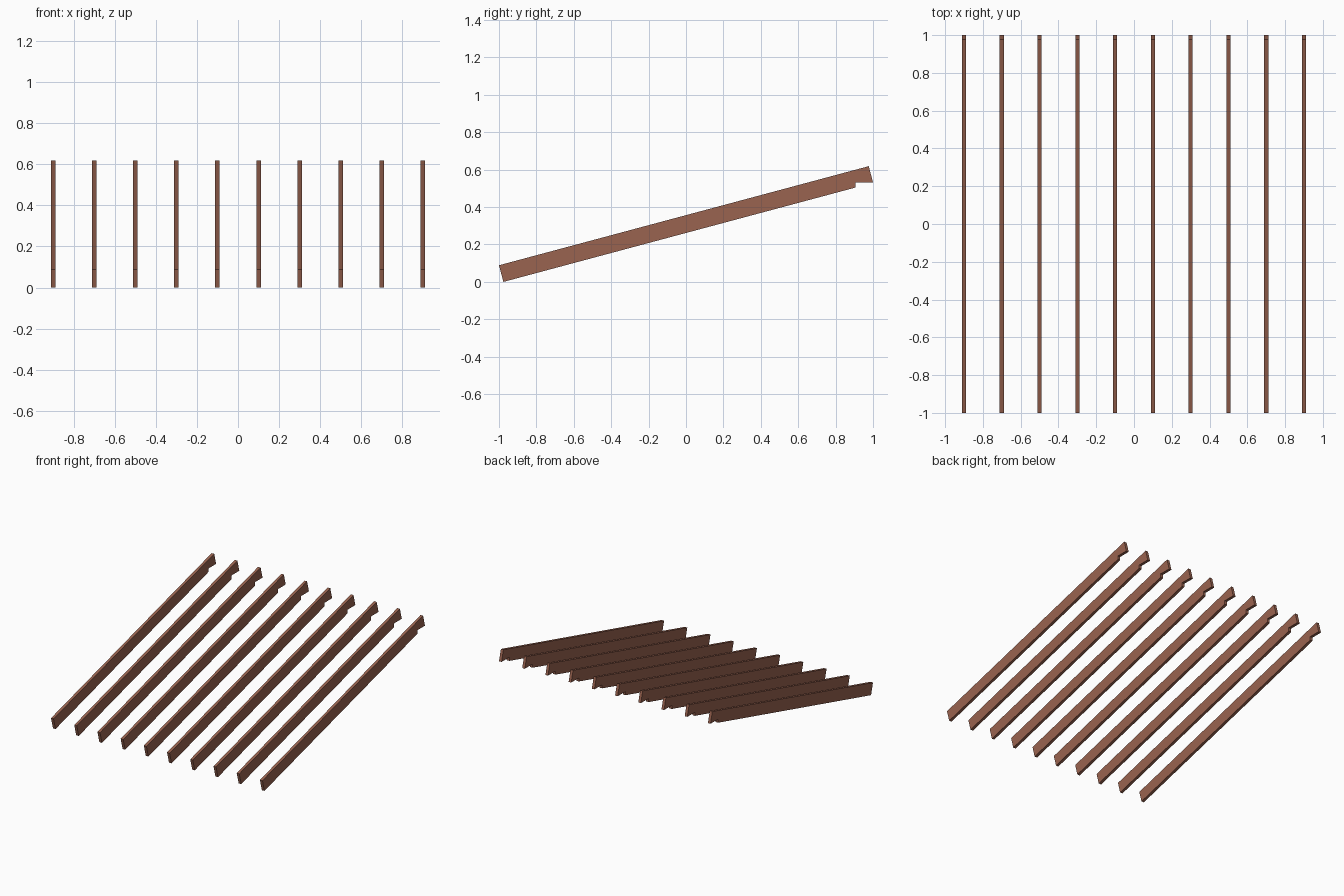
import bpy, bmesh, math

if "Cube" in bpy.data.objects:
    bpy.data.objects.remove(bpy.data.objects["Cube"])

COUNT, SPACING, THICK = 10, 0.2, 0.022
PITCH, DEPTH = math.radians(15), 0.092
s, c, t = math.sin(PITCH), math.cos(PITCH), math.tan(PITCH)

# Side profile (y, z): sloped board with a seat cut under the high end
low = (-1 + DEPTH * s, 0.0)
tail_z, notch_y = 0.532, 0.905
top_y = 1 - (DEPTH * c - 0.003) * t
profile = [
    low,
    (notch_y, (notch_y - low[0]) * t),
    (notch_y, tail_z),
    (1.0, tail_z),
    (top_y, DEPTH * c + (top_y + 1) * t),
    (-1.0, DEPTH * c),
]

wood = bpy.data.materials.new("brown_wood")
wood.diffuse_color = (0.32, 0.125, 0.08, 1)
wood.use_nodes = True
wood.node_tree.nodes["Principled BSDF"].inputs["Base Color"].default_value = wood.diffuse_color

# Extrude the profile across the board thickness
bm = bmesh.new()
face = bm.faces.new([bm.verts.new((-THICK / 2, y, z)) for y, z in profile])
ext = bmesh.ops.extrude_face_region(bm, geom=[face])
verts = [g for g in ext["geom"] if isinstance(g, bmesh.types.BMVert)]
bmesh.ops.translate(bm, verts=verts, vec=(THICK, 0, 0))
bmesh.ops.recalc_face_normals(bm, faces=bm.faces)
mesh = bpy.data.meshes.new("rafter")
bm.to_mesh(mesh)
bm.free()
mesh.materials.append(wood)

# Row of evenly spaced rafters
for i in range(COUNT):
    ob = bpy.data.objects.new(f"rafter_{i + 1}", mesh)
    ob.location.x = (i - (COUNT - 1) / 2) * SPACING
    bpy.context.collection.objects.link(ob)
